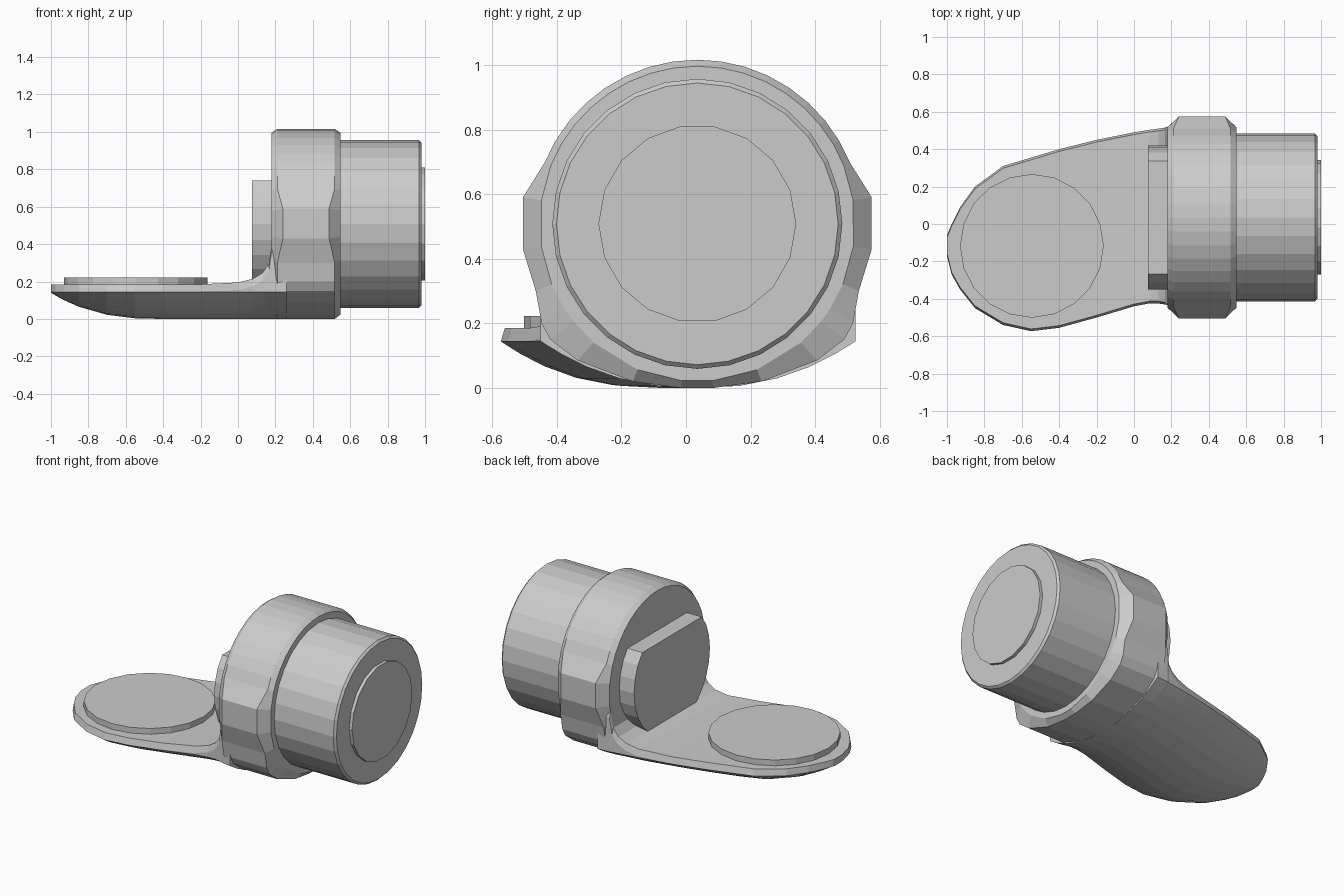
import bpy, math

if "Cube" in bpy.data.objects:
    bpy.data.objects.remove(bpy.data.objects["Cube"])

CY, CZ = 0.035, 0.508   # axis of the round head


def loft(name, rings):
    """Skin a list of closed rings (equal point counts) and cap both ends."""
    n = len(rings[0])
    verts = [p for r in rings for p in r]
    faces = [tuple(range(n))[::-1],
             tuple(range((len(rings) - 1) * n, len(rings) * n))]
    for i in range(len(rings) - 1):
        a, b = i * n, (i + 1) * n
        for j in range(n):
            k = (j + 1) % n
            faces.append((a + j, a + k, b + k, b + j))
    mesh = bpy.data.meshes.new(name)
    mesh.from_pydata(verts, [], faces)
    mesh.update()
    bm_fix(mesh)
    obj = bpy.data.objects.new(name, mesh)
    bpy.context.collection.objects.link(obj)
    return obj


def bm_fix(mesh):
    import bmesh
    bm = bmesh.new()
    bm.from_mesh(mesh)
    bmesh.ops.recalc_face_normals(bm, faces=bm.faces)
    bm.to_mesh(mesh)
    bm.free()


def circle_x(x, r, n, top=9.0):
    """Ring around the head axis, optionally cut flat at height top."""
    pts = []
    for i in range(n):
        a = 2 * math.pi * i / n
        pts.append((x, CY + r * math.cos(a), min(CZ + r * math.sin(a), top)))
    return pts


# barrel with a narrow chamfered end
loft("barrel", [circle_x(0.50, 0.449, 28), circle_x(0.967, 0.449, 28),
                circle_x(0.98, 0.436, 28)])

# raised disc on the barrel end
loft("end_disc", [circle_x(0.95, 0.306, 18), circle_x(1.0, 0.306, 18)])

# collar: round top, side lugs, fuller bottom, chamfered both ways
half = [(0.05, 0.0), (0.2, 0.02), (0.37, 0.085), (0.455, 0.15), (0.482, 0.2),
        (0.5, 0.3), (0.54, 0.43), (0.54, 0.59)]
for i in range(8):
    a = math.radians(22 + 68 * i / 8)
    half.append((0.51 * math.cos(a), 0.506 + 0.51 * math.sin(a)))
profile = half + [(0, 1.016)] + [(-y, z) for y, z in reversed(half)]


def collar_ring(x_end, sign, outer):
    ring = []
    for y, z in profile:
        if outer:
            lug = abs(y) > 0.53
            ring.append((x_end + sign * (0.06 if lug else 0.03), CY + y, z))
        else:
            d = math.hypot(y, z - CZ)
            s = min(d - 0.02, 0.488) / d
            ring.append((x_end, CY + y * s, CZ + (z - CZ) * s))
    return ring


loft("collar", [collar_ring(0.18, 1, False), collar_ring(0.18, 1, True),
                collar_ring(0.547, -1, True), collar_ring(0.547, -1, False)])

# rear block: disc with a flat top
loft("rear_block", [circle_x(0.075, 0.385, 28, 0.74),
                    circle_x(0.25, 0.385, 28, 0.74)])

# tray: x, y min, y max, bottom z, top z
stations = [
    (-1.0, -0.17, -0.06, 0.14, 0.185), (-0.975, -0.27, 0.0, 0.125, 0.185),
    (-0.93, -0.35, 0.09, 0.1, 0.185), (-0.85, -0.45, 0.2, 0.065, 0.185),
    (-0.7, -0.54, 0.31, 0.022, 0.185), (-0.55, -0.573, 0.355, 0.003, 0.185),
    (-0.4, -0.555, 0.4, 0, 0.185), (-0.2, -0.5, 0.45, 0, 0.185),
    (0.0, -0.44, 0.49, 0, 0.195), (0.08, -0.425, 0.503, 0, 0.215),
    (0.13, -0.425, 0.51, 0, 0.245), (0.165, -0.43, 0.515, 0, 0.295),
    (0.18, -0.435, 0.52, 0, 0.4), (0.26, -0.45, 0.525, 0, 0.42)]


def tray_ring(x, y0, y1, zb, zt):
    yc, w = (y0 + y1) / 2, (y1 - y0) / 2
    rim = zt - 0.04
    low = min(rim - 0.001, 0.145)
    pts = [(x, yc - w + 0.012, zt), (x, yc - w, rim)]
    for i in range(13):
        u = -math.cos(math.pi * i / 12)
        z = low - (low - zb) * (1 - abs(u) ** 2.3)
        pts.append((x, yc + u * w, z))
    return pts + [(x, yc + w, rim), (x, yc + w - 0.012, zt)]


loft("tray", [tray_ring(*s) for s in stations])

# round pad on the tray
bpy.ops.mesh.primitive_cylinder_add(vertices=20, radius=0.384, depth=0.06,
                                    location=(-0.546, -0.117, 0.192))
bpy.context.object.name = "tray_pad"
